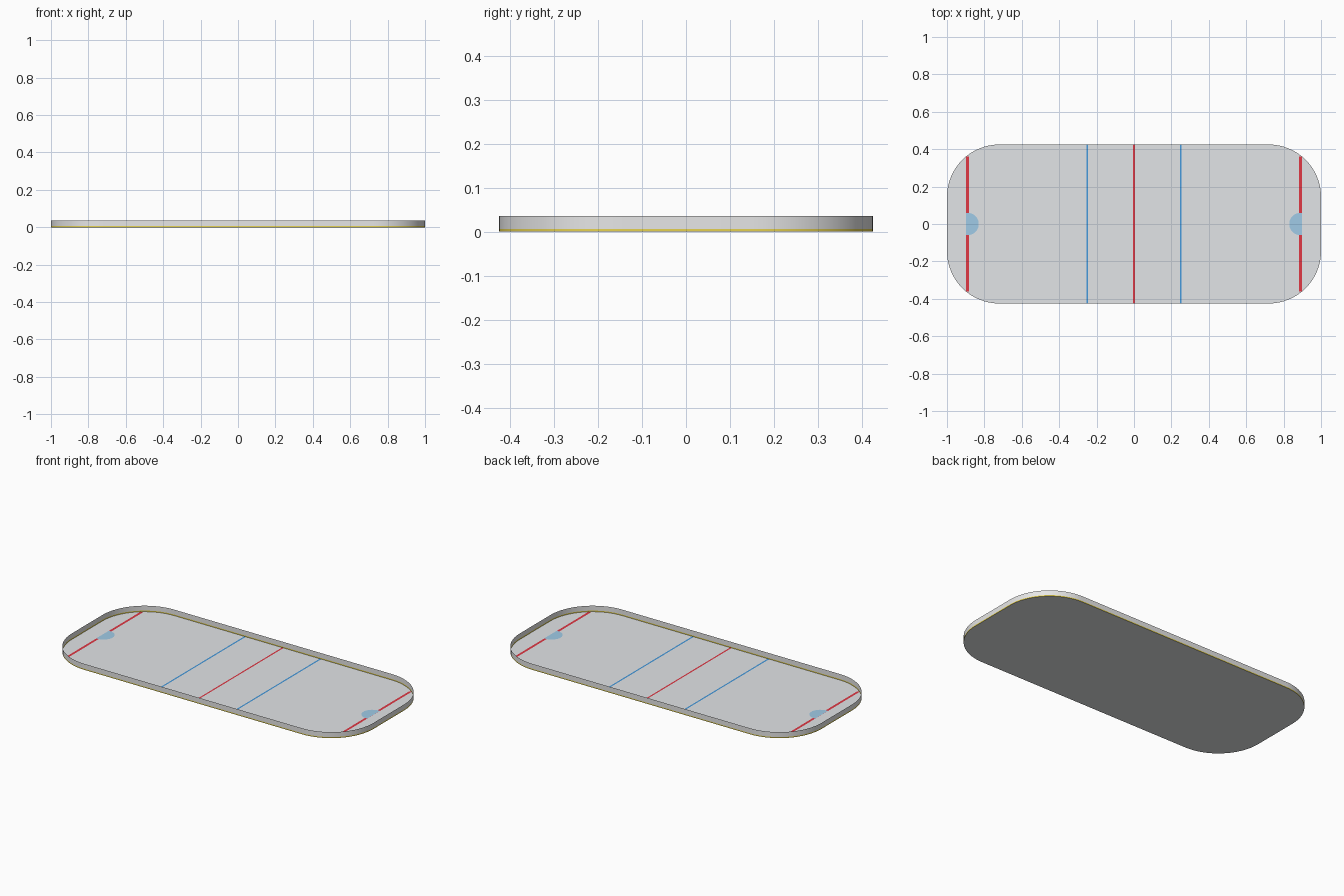
import bpy, bmesh, math

cube = bpy.data.objects.get("Cube")
if cube:
    bpy.data.objects.remove(cube, do_unlink=True)

HX, HY, R = 1.0, 0.425, 0.28          # rink half sizes and corner radius
WALL_H, KICK_H = 0.036, 0.0065        # board height and kick strip height


def material(name, rgb):
    m = bpy.data.materials.new(name)
    m.use_nodes = True
    m.diffuse_color = (*rgb, 1)
    bsdf = m.node_tree.nodes["Principled BSDF"]
    bsdf.inputs["Base Color"].default_value = (*rgb, 1)
    bsdf.inputs["Roughness"].default_value = 0.6
    return m


ICE = material("ice_white", (0.80, 0.82, 0.84))
BOARD = material("board_white", (0.80, 0.80, 0.80))
YELLOW = material("kick_yellow", (0.80, 0.65, 0.08))
RED = material("line_red", (0.75, 0.04, 0.06))
BLUE = material("line_blue", (0.06, 0.32, 0.72))
CREASE = material("crease_light_blue", (0.35, 0.60, 0.80))


def add_object(name, bm, mats):
    mesh = bpy.data.meshes.new(name)
    bm.to_mesh(mesh)
    bm.free()
    for m in mats:
        mesh.materials.append(m)
    ob = bpy.data.objects.new(name, mesh)
    bpy.context.collection.objects.link(ob)
    return ob


def outline(steps=16):
    """Rounded rectangle, counter-clockwise."""
    pts = []
    for k, (sx, sy) in enumerate([(1, 1), (-1, 1), (-1, -1), (1, -1)]):
        for i in range(steps + 1):
            a = math.pi / 2 * (k + i / steps)
            pts.append((sx * (HX - R) + R * math.cos(a),
                        sy * (HY - R) + R * math.sin(a)))
    return pts


def plate(name, pts, z, mat):
    bm = bmesh.new()
    bm.faces.new([bm.verts.new((x, y, z)) for x, y in pts])
    return add_object(name, bm, [mat])


def line(name, x, width, half_len, mat):
    w = width / 2
    plate(name, [(x - w, -half_len), (x + w, -half_len),
                 (x + w, half_len), (x - w, half_len)], 0.0008, mat)


# Ice sheet
rim = outline()
plate("ice_sheet", rim, 0.0, ICE)

# Boards: thin wall in two bands, the lower one is the kick strip
bm = bmesh.new()
rings = [[bm.verts.new((x, y, z)) for x, y in rim] for z in (0, KICK_H, WALL_H)]
n = len(rim)
for band in range(2):
    lo, hi = rings[band], rings[band + 1]
    for i in range(n):
        j = (i + 1) % n
        f = bm.faces.new((lo[i], lo[j], hi[j], hi[i]))
        f.material_index = 1 - band
        f.smooth = True
add_object("boards", bm, [BOARD, YELLOW])

# Centre line
line("centre_line", 0, 0.01, HY - 0.001, RED)

# Blue lines, goal lines and goal creases, one per end
goal_x = 0.89
goal_half = HY - R + math.sqrt(R ** 2 - (goal_x + 0.008 - HX + R) ** 2)
for side, s in (("left", 1), ("right", -1)):
    line(side + "_blue_line", s * 0.25, 0.01, HY - 0.001, BLUE)
    line(side + "_goal_line", s * goal_x, 0.015, goal_half, RED)
    arc = [(goal_x + 0.0075, -0.06), (goal_x + 0.0075, 0.06)]
    for i in range(25):
        a = math.pi / 2 + math.pi * i / 24
        arc.append((goal_x + 0.06 * math.cos(a), 0.06 * math.sin(a)))
    pts = [(s * x, y) for x, y in arc]
    plate(side + "_goal_crease", pts if s > 0 else pts[::-1], 0.0016, CREASE)
